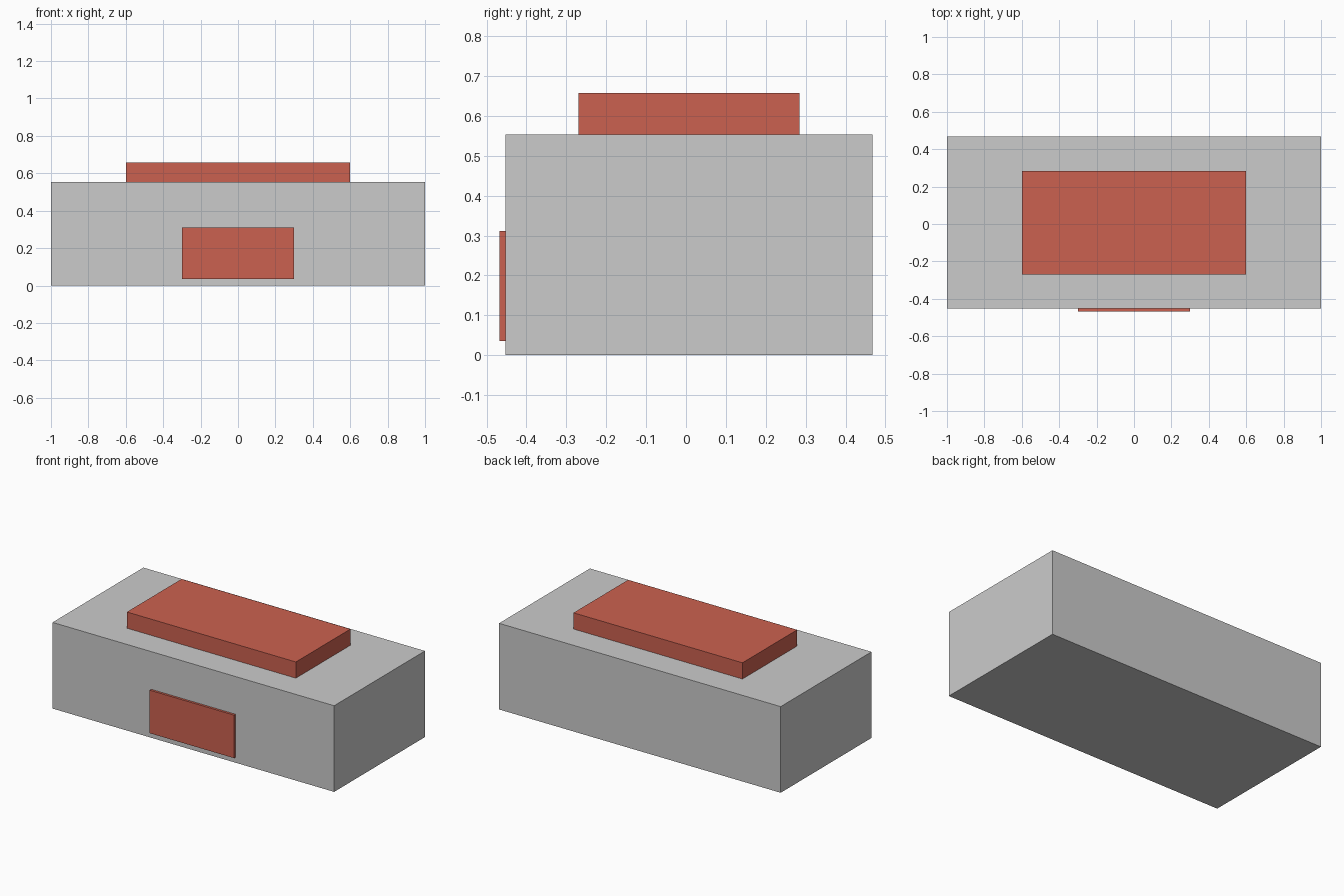
import bpy

if "Cube" in bpy.data.objects:
    bpy.data.objects.remove(bpy.data.objects["Cube"])

red = bpy.data.materials.new("red")
red.diffuse_color = (0.6, 0.12, 0.08, 1)
red.use_nodes = True
red.node_tree.nodes["Principled BSDF"].inputs["Base Color"].default_value = red.diffuse_color


def box(name, lo, hi, mat=None):
    """Axis-aligned box between two corners."""
    centre = [(a + b) / 2 for a, b in zip(lo, hi)]
    bpy.ops.mesh.primitive_cube_add(size=1, location=centre)
    ob = bpy.context.object
    ob.name = name
    ob.scale = [b - a for a, b in zip(lo, hi)]
    bpy.ops.object.transform_apply(location=False, rotation=False, scale=True)
    if mat:
        ob.data.materials.append(mat)
    return ob


# Main block
box("body", (-1, -0.453, 0), (1, 0.468, 0.553))
# Raised slab on the top
box("top_slab", (-0.6, -0.27, 0.553), (0.6, 0.284, 0.657), red)
# Thin panel on the front
box("front_panel", (-0.3, -0.468, 0.035), (0.3, -0.453, 0.311), red)
